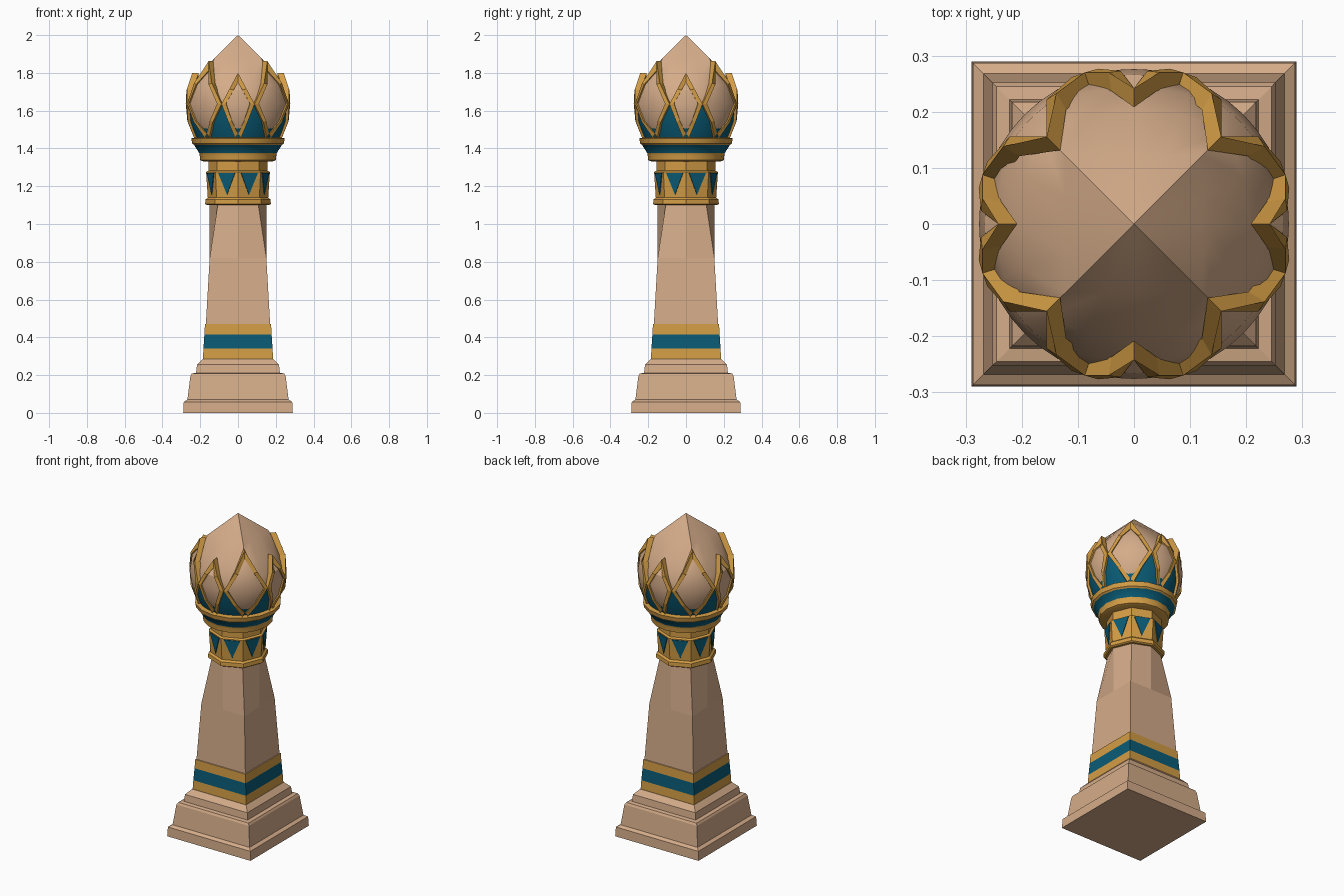
import bpy, bmesh, math
from math import radians, cos, sin

if "Cube" in bpy.data.objects:
    bpy.data.objects.remove(bpy.data.objects["Cube"])


def material(name, rgb):
    m = bpy.data.materials.new(name)
    m.diffuse_color = (*rgb, 1)
    m.use_nodes = True
    m.node_tree.nodes["Principled BSDF"].inputs["Base Color"].default_value = m.diffuse_color
    return m


MATS = [material("sandstone", (0.66, 0.41, 0.25)),
        material("gold", (0.65, 0.335, 0.06)),
        material("teal_blue", (0.003, 0.105, 0.18))]
TAN, GOLD, BLUE = 0, 1, 2


def finish(name, bm, smooth=None):
    bmesh.ops.remove_doubles(bm, verts=bm.verts, dist=0.0001)
    bmesh.ops.recalc_face_normals(bm, faces=bm.faces)
    me = bpy.data.meshes.new(name)
    bm.to_mesh(me)
    bm.free()
    for m in MATS:
        me.materials.append(m)
    ob = bpy.data.objects.new(name, me)
    bpy.context.collection.objects.link(ob)
    if smooth:
        bpy.ops.object.select_all(action='DESELECT')
        ob.select_set(True)
        bpy.context.view_layer.objects.active = ob
        bpy.ops.object.shade_smooth_by_angle(angle=radians(smooth))
    return ob


def polar(r, deg, z):
    # angle 0 points to the front (-y)
    return (r * sin(radians(deg)), -r * cos(radians(deg)), z)


def loft(name, rows, n=8, smooth=None):
    """rows: (z, radius, squareness, material above this row)"""
    bm = bmesh.new()
    rings = []
    for z, r, s, _ in rows:
        ring = []
        for k in range(n):
            a = 360 * k / n
            d = a % 90
            d = min(d, 90 - d)
            ring.append(bm.verts.new(polar(r * (1 - s + s / cos(radians(d))), a, z)))
        rings.append(ring)
    for i in range(len(rows) - 1):
        for k in range(n):
            j = (k + 1) % n
            f = bm.faces.new((rings[i][k], rings[i][j], rings[i + 1][j], rings[i + 1][k]))
            f.material_index = rows[i][3]
    bm.faces.new(rings[0][::-1]).material_index = rows[0][3]
    bm.faces.new(rings[-1]).material_index = rows[-1][3]
    return finish(name, bm, smooth)


# Stepped square plinth
loft("plinth", [(z, r, 1, TAN) for z, r in [
    (0, .29), (.058, .287), (.07, .268), (.195, .252), (.208, .245),
    (.212, .222), (.255, .217), (.285, .188)]])

# Shaft: square below, turning octagonal under the collar, painted bands at the foot
loft("shaft", [(.28, .186, 1, GOLD), (.34, .183, 1, BLUE), (.415, .178, 1, GOLD),
               (.47, .175, 1, TAN), (.471, .170, 1, TAN), (.82, .15, 1, TAN),
               (1.11, .15, 0, TAN)])

# Octagonal collar
loft("collar", [(1.1, .165, 0, GOLD), (1.106, .174, 0, GOLD), (1.13, .172, 0, GOLD),
                (1.14, .16, 0, GOLD), (1.275, .169, 0, GOLD), (1.282, .157, 0, GOLD),
                (1.34, .157, 0, GOLD)])

# Painted triangles, one plate on each collar side
bm = bmesh.new()
for k in range(8):
    a = 22.5 + 45 * k
    loops = []
    for lift in (-.004, .004):
        pts = []
        for u, z in [(-.048, 1.27), (.048, 1.27), (0, 1.155)]:
            ap = (.16 + .009 * (z - 1.14) / .135) * cos(radians(22.5)) + lift
            pts.append(bm.verts.new(polar(math.hypot(ap, u), a + math.degrees(math.atan2(u, ap)), z)))
        loops.append(pts)
    lo, hi = loops
    faces = [bm.faces.new(hi), bm.faces.new(lo[::-1])]
    faces += [bm.faces.new((lo[i], lo[(i + 1) % 3], hi[(i + 1) % 3], hi[i])) for i in range(3)]
    for f in faces:
        f.material_index = BLUE
finish("collar_triangles", bm)

# Flared cup under the bulb
loft("cup", [(1.332, .185, 0, GOLD), (1.338, .2, 0, GOLD), (1.365, .203, 0, GOLD),
             (1.375, .205, 0, BLUE), (1.418, .232, 0, GOLD), (1.425, .242, 0, GOLD),
             (1.453, .248, 0, GOLD), (1.46, .215, 0, GOLD)], 16, 25)

# Bulb with a four-sided point
loft("bulb", [(1.45, .2, 0, TAN), (1.54, .25, 0, TAN), (1.63, .266, 0, TAN),
              (1.70, .25, .05, TAN), (1.78, .207, .3, TAN), (1.88, .123, 1, TAN),
              (2.0, .0005, 1, TAN)], 16, 35)

# Blue backing seen between the petals
loft("petal_backing", [(1.45, .217, 0, BLUE), (1.54, .255, 0, BLUE),
                       (1.635, .270, 0, BLUE), (1.636, .255, 0, BLUE)], 48, 30)


def petal(index):
    """Kite-shaped petal: raised gold rim and a stone panel inside it"""
    diag = index % 2
    centre = 45 * index
    w = 27 if diag else 18
    tip = 1.862 if diag else 1.80
    mid = 1.745 if diag else 1.715
    radii = [.225, .262, .276, .263, .212] if diag else [.225, .262, .276, .266, .234]
    outer = [(4, 1.455), (4 + (w - 4) * .49, 1.54), (w, 1.635), (w * .53, mid), (0, tip)]
    inner = [(.3, 1.478), (outer[1][0] - 4, 1.545), (w - 5, 1.637),
             (w * .53 - 4.5, mid - .006), (0, tip - .05)]
    # gold rim, both halves
    bm = bmesh.new()
    for side in (-1, 1):
        secs = []
        for (ao, zo), (ai, zi), r in zip(outer, inner, radii):
            secs.append([bm.verts.new(polar(rr, centre + side * a, z)) for rr, a, z in
                         [(r + .008, ao, zo), (r + .008, ai, zi),
                          (r - .026, ai, zi), (r - .026, ao, zo)]])
        for s, t in zip(secs, secs[1:]):
            for i in range(4):
                j = (i + 1) % 4
                bm.faces.new((s[i], s[j], t[j], t[i])).material_index = GOLD
    finish("petal_rim_%d" % index, bm)
    # stone panel as a closed thin shell
    bm = bmesh.new()
    steps = 6
    for lift in (0, -.014):
        grid = [[bm.verts.new(polar(r + lift, centre + (a + 1) * (2 * k / steps - 1), z))
                 for k in range(steps + 1)] for (a, z), r in zip(inner, radii)]
        for p, q in zip(grid, grid[1:]):
            for k in range(steps):
                bm.faces.new((p[k], p[k + 1], q[k + 1], q[k])).material_index = TAN
    finish("petal_panel_%d" % index, bm, 30)


for i in range(8):
    petal(i)
